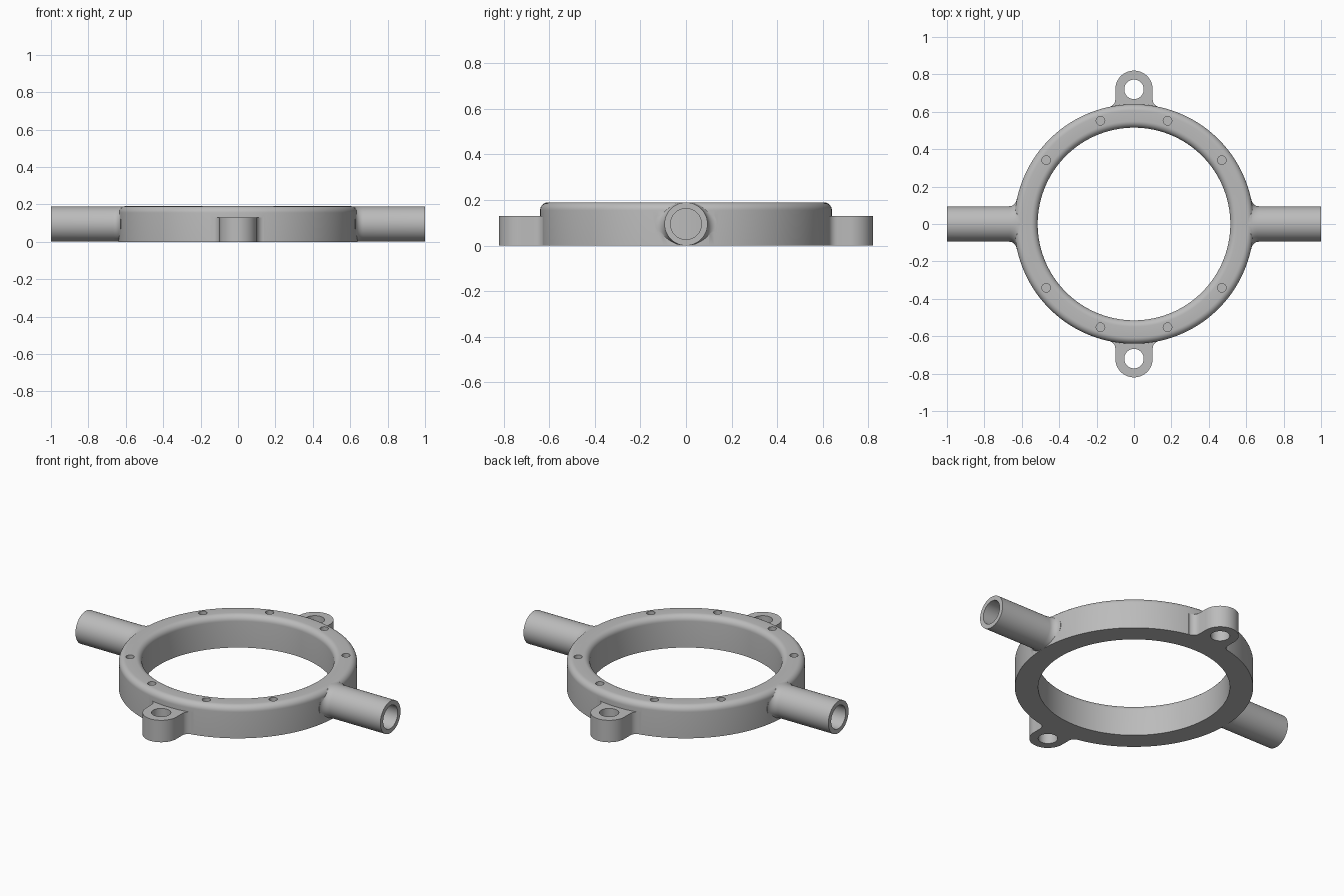
import bpy
import bmesh
from math import sin, cos, pi, radians
from mathutils import Matrix

if "Cube" in bpy.data.objects:
    bpy.data.objects.remove(bpy.data.objects["Cube"], do_unlink=True)

HEIGHT, OUTER, INNER, ROUND = 0.19, 0.64, 0.515, 0.035
MID = HEIGHT / 2

grey = bpy.data.materials.new("plain grey")
grey.use_nodes = True
colour = (0.5, 0.5, 0.5, 1)
grey.diffuse_color = colour
grey.node_tree.nodes["Principled BSDF"].inputs["Base Color"].default_value = colour


def finish(bm, name):
    bmesh.ops.recalc_face_normals(bm, faces=bm.faces)
    mesh = bpy.data.meshes.new(name)
    bm.to_mesh(mesh)
    bm.free()
    mesh.materials.append(grey)
    obj = bpy.data.objects.new(name, mesh)
    bpy.context.collection.objects.link(obj)
    return obj


def loft(loops, name, close=False):
    """Skin a list of point loops; cap the ends unless the loops close up."""
    bm = bmesh.new()
    rows = [[bm.verts.new(p) for p in loop] for loop in loops]
    pairs = list(zip(rows, rows[1:])) + ([(rows[-1], rows[0])] if close else [])
    for a, b in pairs:
        for i in range(len(a)):
            j = (i + 1) % len(a)
            bm.faces.new((a[i], a[j], b[j], b[i]))
    if not close:
        bm.faces.new(rows[0])
        bm.faces.new(rows[-1])
    return finish(bm, name)


def lathe(profile, name, steps=160):
    """Turn a closed (radius, z) profile about the z axis."""
    turns = [2 * pi * k / steps for k in range(steps)]
    return loft([[(r * cos(t), r * sin(t), z) for r, z in profile] for t in turns], name, True)


def cylinder(radius, start, end, name, steps=32):
    """Upright cylinder between two points on a vertical line."""
    ring = [2 * pi * k / steps for k in range(steps)]
    return loft([[(start[0] + radius * cos(t), start[1] + radius * sin(t), z) for t in ring]
                 for z in (start[2], end)], name)


def tube(sections, side, name, steps=64):
    """Sideways rod from (x, half width, half height) sections."""
    ring = [2 * pi * k / steps for k in range(steps)]
    return loft([[(side * x, w * cos(t), MID + h * sin(t)) for t in ring]
                 for x, w, h in sections], name)


def arc(cx, cy, r, start, end, steps):
    return [(cx + r * cos(radians(start + (end - start) * k / steps)),
             cy + r * sin(radians(start + (end - start) * k / steps))) for k in range(steps + 1)]


# Ring body with rounded top edges
top = HEIGHT - ROUND
body = lathe([(INNER, 0), (OUTER, 0)] + arc(OUTER - ROUND, top, ROUND, 0, 90, 8)
             + arc(INNER + ROUND, top, ROUND, 90, 180, 8), "ring_body")

solids, cutters = [], []

# Side pipes, flared where they meet the ring, with bores into the channel
R = MID - 0.0004
flare = [(x, y, R) for x, y in arc(0.668, R + 0.04, 0.04, 180, 270, 8)]
for side, word in ((1, "left"), (-1, "right")):
    solids.append(tube([(0.575, R + 0.04, R * 0.9), (0.61, R + 0.04, R)] + flare + [(1, R, R)],
                       side, word + "_pipe"))
    cutters.append(tube([(0.57, 0.068, 0.068), (1.1, 0.068, 0.068)], side, word + "_bore"))

# Mounting ears with filleted roots
half = ([(0.14, 0.58)] + arc(0.14, 0.665, 0.04, 270, 180, 8) + arc(0, 0.72, 0.1, 0, 90, 16))
outline = half + [(-x, y) for x, y in reversed(half[:-1])]
for side, word in ((-1, "front"), (1, "back")):
    solids.append(loft([[(x, side * y, z) for x, y in outline] for z in (0, 0.13)], word + "_ear"))
    cutters.append(cylinder(0.052, (0, side * 0.72, -0.1), 0.3, word + "_bolt_hole", 48))

# Hidden annular channel and the small outlet holes above it
cutters.append(lathe([(0.545, 0.025), (0.61, 0.025), (0.61, 0.165), (0.545, 0.165)], "channel"))
for k in range(10):
    if k % 5:
        a = radians(36 * k)
        cutters.append(cylinder(0.023, (0.58 * cos(a), 0.58 * sin(a), 0.1), 0.3, "outlet_hole"))

# Merge the solids, then cut the openings
for parts, operation in ((solids, "UNION"), (cutters, "DIFFERENCE")):
    for part in parts:
        mod = body.modifiers.new(part.name, "BOOLEAN")
        mod.operation, mod.object, mod.solver = operation, part, "EXACT"
        part.hide_render = True

bpy.context.view_layer.update()
graph = bpy.context.evaluated_depsgraph_get()
merged = bpy.data.meshes.new_from_object(body.evaluated_get(graph))
body.modifiers.clear()
body.data = merged
for part in solids + cutters:
    bpy.data.objects.remove(part, do_unlink=True)

# Smooth shading with crisp edges
bpy.ops.object.select_all(action="DESELECT")
body.select_set(True)
bpy.context.view_layer.objects.active = body
bpy.ops.object.shade_smooth_by_angle(angle=radians(30))
